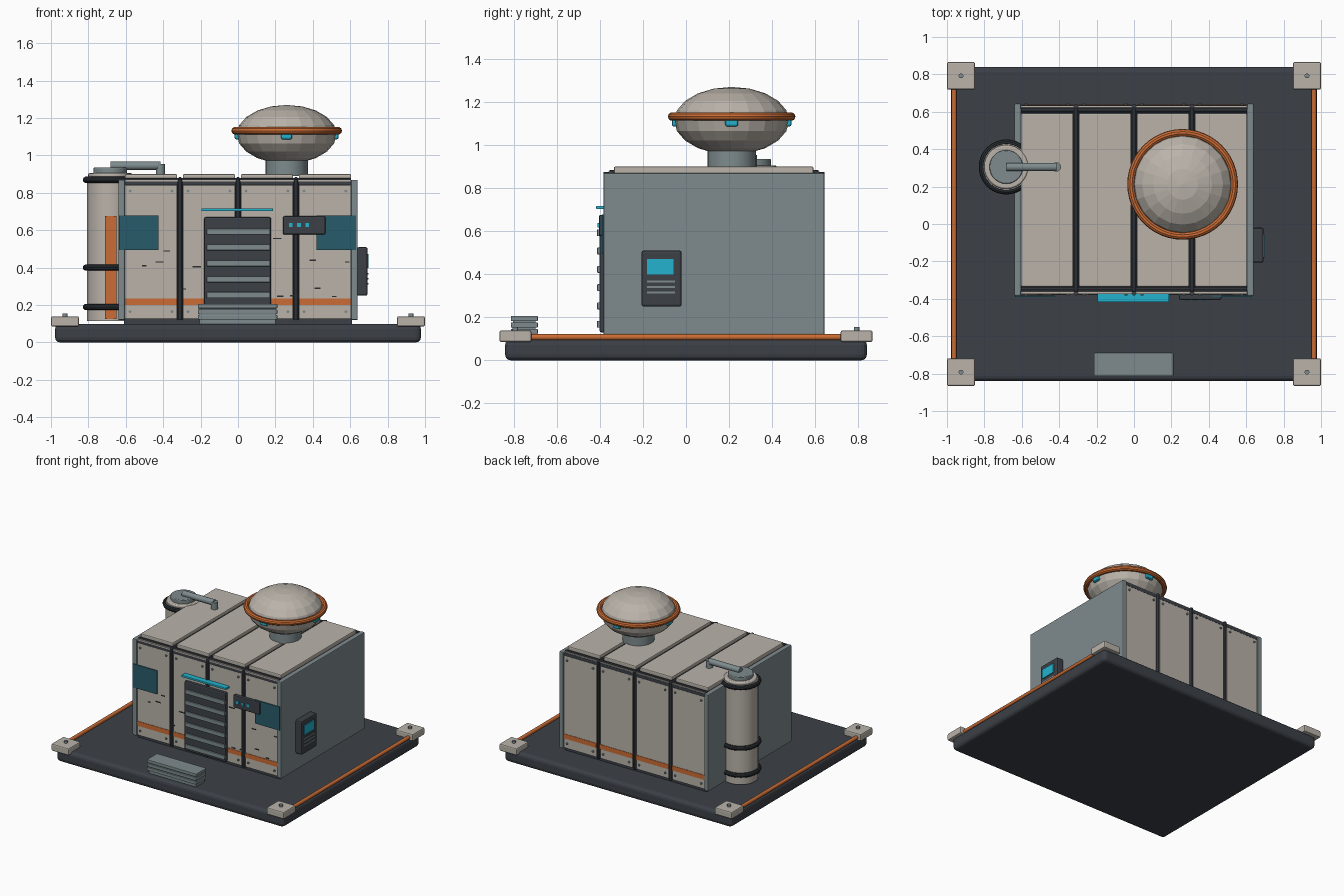
import bpy, math
from mathutils import Vector

if "Cube" in bpy.data.objects:
    bpy.data.objects.remove(bpy.data.objects["Cube"])


def mat(name, rgb):
    m = bpy.data.materials.new(name)
    m.diffuse_color = (*rgb, 1)
    m.use_nodes = True
    m.node_tree.nodes["Principled BSDF"].inputs["Base Color"].default_value = m.diffuse_color
    return m


BEIGE = mat("warm_beige", (0.49, 0.45, 0.40))
DARK = mat("dark_slate", (0.045, 0.052, 0.063))
BLACK = mat("rubber_black", (0.022, 0.027, 0.031))
GREY = mat("blue_grey", (0.21, 0.26, 0.27))
ORANGE = mat("burnt_orange", (0.60, 0.15, 0.035))
CYAN = mat("cyan_light", (0.016, 0.45, 0.62))
TEAL = mat("deep_teal", (0.022, 0.105, 0.145))


def finish(name, m, bevel=0, seg=2, smooth=True):
    o = bpy.context.object
    o.name = name
    o.data.materials.append(m)
    if smooth:
        bpy.ops.object.shade_smooth_by_angle(angle=math.radians(35))
    if bevel:
        b = o.modifiers.new("edge_bevel", 'BEVEL')
        b.width, b.segments = bevel, seg
    return o


def box(name, x0, x1, y0, y1, z0, z1, m, bevel=0, seg=2):
    bpy.ops.mesh.primitive_cube_add(size=1, location=((x0 + x1) / 2, (y0 + y1) / 2, (z0 + z1) / 2))
    o = bpy.context.object
    o.scale = (x1 - x0, y1 - y0, z1 - z0)
    bpy.ops.object.transform_apply(location=False, rotation=False, scale=True)
    return finish(name, m, bevel, seg, smooth=False)


def rod(name, a, b, r, m, sides=24, bevel=0):
    a, b = Vector(a), Vector(b)
    d = b - a
    bpy.ops.mesh.primitive_cylinder_add(vertices=sides, radius=r, depth=d.length, location=(a + b) / 2,
                                        rotation=d.to_track_quat('Z', 'Y').to_euler())
    return finish(name, m, bevel)


def ring(name, loc, major, minor, m, sides=40):
    bpy.ops.mesh.primitive_torus_add(location=loc, major_radius=major, minor_radius=minor,
                                     major_segments=sides, minor_segments=10)
    return finish(name, m)


# Ground platform with side rails and bolted corner blocks
box("platform", -0.978, 0.978, -0.84, 0.84, 0, 0.1, DARK, 0.028, 3)
for sx in (-1, 1):
    rod("side_rail", (sx * 0.962, -0.73, 0.108), (sx * 0.962, 0.73, 0.108), 0.014, ORANGE, 12)
    for sy in (-1, 1):
        x, y = sx * 0.925, sy * 0.792
        box("corner_block", x - 0.075, x + 0.075, y - 0.074, y + 0.074, 0.085, 0.14, BEIGE, 0.009)
        rod("corner_bolt", (x, y, 0.135), (x, y, 0.156), 0.013, GREY, 12)

# Cabin core and grey end walls
FRONT, BACK = -0.375, 0.635
box("cabin_core", -0.61, 0.61, FRONT + 0.02, BACK - 0.02, 0.1, 0.868, DARK)
for x0 in (-0.64, 0.605):
    box("end_wall", x0, x0 + 0.035, -0.383, 0.643, 0.12, 0.87, GREY, 0.006)

# Wall and roof panels with rivets and orange stripes
for i in range(4):
    x0, x1 = -0.605 + i * 0.31, -0.33 + i * 0.31
    x0, x1 = max(x0, -0.605), min(x1 + 0.005, 0.607)
    box("roof_panel", x0, x1, -0.335, 0.592, 0.868, 0.9, BEIGE, 0.007)
    for y, s in ((FRONT, 1), (BACK, -1)):
        ya, yb = sorted((y, y + s * 0.03))
        box("wall_panel", x0, x1, ya, yb, 0.125, 0.842, BEIGE, 0.005)
        ya, yb = sorted((y - s * 0.003, y + s * 0.004))
        box("wall_stripe", x0, x1, ya, yb, 0.2, 0.236, ORANGE)
        for rx in (x0 + 0.028, x1 - 0.028):
            for rz in (0.165, 0.81):
                rod("panel_rivet", (rx, y - s * 0.008, rz), (rx, y + s * 0.004, rz), 0.008, GREY, 8)

# Dark seam ribs and eave beams
for x in (-0.31, 0, 0.31):
    for y in (FRONT + 0.005, BACK - 0.005):
        rod("wall_rib", (x, y, 0.12), (x, y, 0.875), 0.013, DARK, 10)
    rod("roof_rib", (x, FRONT + 0.02, 0.872), (x, BACK - 0.02, 0.872), 0.013, DARK, 10)
for y in (FRONT + 0.025, BACK - 0.025):
    rod("eave_beam", (-0.605, y, 0.866), (0.605, y, 0.866), 0.014, DARK, 10)
for y in (FRONT + 0.01, BACK - 0.01):
    box("eave_strip", -0.605, 0.605, y - 0.008, y + 0.008, 0.842, 0.866, DARK)
    box("wall_cap", -0.605, 0.605, y - 0.01, y + 0.006, 0.862, 0.872, BEIGE)

# Slatted door and light bar
box("door", -0.182, 0.177, -0.402, -0.375, 0.13, 0.67, DARK, 0.01)
for i in range(6):
    z = 0.168 + i * 0.085
    box("door_slat", -0.168, 0.172, -0.413, -0.398, z - 0.016, z + 0.016, GREY, 0.004)
box("door_light", -0.195, 0.188, -0.417, -0.372, 0.702, 0.717, CYAN, 0.003)

# Window plates and status box
for x0, x1 in ((-0.635, -0.425), (0.42, 0.63)):
    box("window_plate", x0, x1, -0.39, -0.383, 0.495, 0.678, TEAL)
box("status_box", 0.24, 0.467, -0.405, -0.375, 0.577, 0.675, DARK, 0.008)
for x in (0.282, 0.326, 0.37):
    box("status_light", x - 0.01, x + 0.01, -0.41, -0.403, 0.617, 0.638, CYAN)

# Scuff marks on the front wall
for i, (x, z) in enumerate(((-0.42, 0.43), (-0.5, 0.41), (-0.38, 0.49), (-0.22, 0.405), (-0.29, 0.285),
                            (0.4, 0.44), (0.49, 0.5), (0.585, 0.43), (0.225, 0.247), (0.3, 0.25),
                            (0.515, 0.245), (0.425, 0.29), (0.21, 0.555))):
    w = (0.022, 0.012, 0.017)[i % 3]
    box("scuff_mark", x - w, x + w, -0.379, -0.374, z - 0.003, z + 0.003, BLACK)

# Control box on the right wall
box("control_box", 0.635, 0.693, -0.207, -0.02, 0.25, 0.51, DARK, 0.01)
box("control_screen", 0.69, 0.699, -0.18, -0.058, 0.398, 0.472, CYAN)
for z in (0.315, 0.341, 0.367):
    box("control_vent", 0.69, 0.697, -0.182, -0.05, z - 0.004, z + 0.004, GREY)

# Loose steps stacked before the door
for i in range(3):
    z = 0.122 + i * 0.03
    box("step_slab", -0.215, 0.21, -0.813, -0.688, z, z + 0.025, GREY, 0.004)
box("step_core", -0.205, 0.2, -0.803, -0.698, 0.098, 0.2, GREY)

# Storage tank with bands, cap, outlet pipe and painted strip
TX, TY = -0.683, 0.305
rod("tank_body", (TX, TY, 0.115), (TX, TY, 0.885), 0.125, BEIGE, 28)
for z in (0.19, 0.4, 0.87):
    ring("tank_band", (TX, TY, z), 0.13, 0.017, BLACK)
rod("tank_shoulder", (TX, TY, 0.88), (TX, TY, 0.905), 0.118, BEIGE, 28, 0.008)
rod("tank_cap", (TX, TY, 0.9), (TX, TY, 0.935), 0.09, GREY, 28, 0.005)
rod("outlet_pipe", (TX, TY, 0.945), (-0.415, TY, 0.945), 0.023, GREY, 14)
rod("outlet_drop", (-0.415, TY, 0.955), (-0.415, TY, 0.895), 0.025, GREY, 14)
box("tank_strip", -0.712, -0.65, 0.174, 0.181, 0.125, 0.675, ORANGE)

# Roof dome with neck, orange ring and four lights
DX, DY = 0.26, 0.212
rod("dome_neck", (DX, DY, 0.89), (DX, DY, 1.0), 0.113, GREY, 24)
bpy.ops.mesh.primitive_uv_sphere_add(segments=20, ring_count=10, radius=1, location=(DX, DY, 1.113))
bpy.context.object.scale = (0.267, 0.267, 0.157)
bpy.ops.object.transform_apply(location=False, rotation=False, scale=True)
finish("dome", BEIGE, smooth=False)
ring("dome_ring", (DX, DY, 1.132), 0.276, 0.02, ORANGE, 48)
for k in range(4):
    a = k * math.pi / 2
    c = Vector((DX + 0.262 * math.cos(a), DY + 0.262 * math.sin(a), 1.104))
    o = box("dome_light", -0.016, 0.016, -0.03, 0.03, -0.018, 0.018, CYAN, 0.01)
    o.location, o.rotation_euler = c, (0, 0, a)
